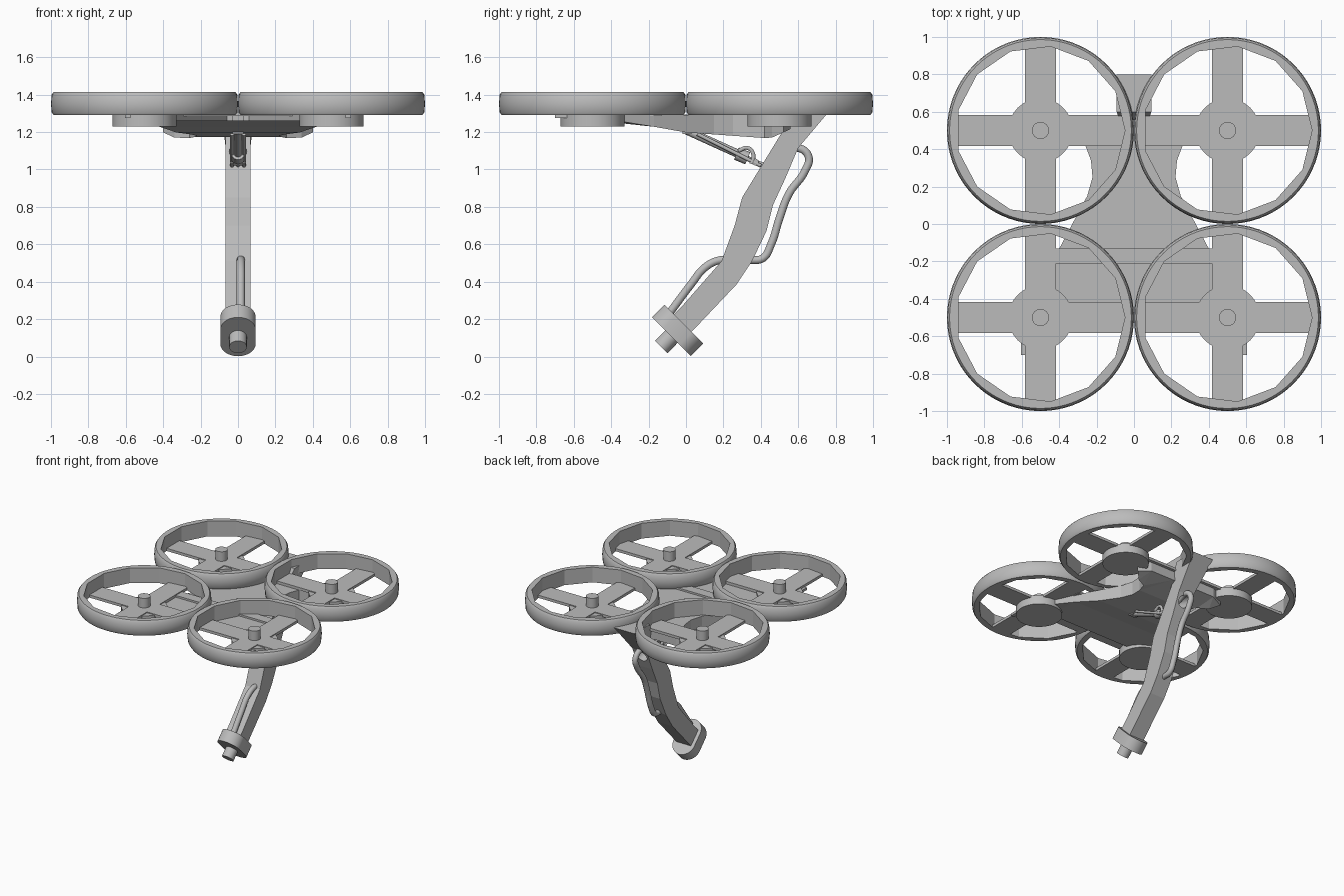
import bpy, bmesh, math
from mathutils import Vector

if "Cube" in bpy.data.objects:
    bpy.data.objects.remove(bpy.data.objects["Cube"])

GREY = (0.5, 0.5, 0.5, 1)
mat = bpy.data.materials.new("plain grey")
mat.use_nodes = True
mat.diffuse_color = GREY
mat.node_tree.nodes["Principled BSDF"].inputs["Base Color"].default_value = GREY


def finish(name, bm, smooth=False):
    bmesh.ops.recalc_face_normals(bm, faces=bm.faces)
    mesh = bpy.data.meshes.new(name)
    bm.to_mesh(mesh)
    bm.free()
    mesh.materials.append(mat)
    ob = bpy.data.objects.new(name, mesh)
    bpy.context.collection.objects.link(ob)
    if smooth:
        bpy.ops.object.select_all(action='DESELECT')
        ob.select_set(True)
        bpy.context.view_layer.objects.active = ob
        bpy.ops.object.shade_smooth_by_angle(angle=math.radians(35))
    return ob


def rod(name, a, b, r, sides=24, smooth=True, turn=0):
    """Cylinder between two points."""
    a, b = Vector(a), Vector(b)
    bm = bmesh.new()
    bmesh.ops.create_cone(bm, cap_ends=True, segments=sides, radius1=r, radius2=r, depth=(b - a).length)
    if turn:
        for v in bm.verts:
            x, y = v.co.x, v.co.y
            v.co.x = x * math.cos(turn) - y * math.sin(turn)
            v.co.y = x * math.sin(turn) + y * math.cos(turn)
    rot = (b - a).to_track_quat('Z', 'Y')
    for v in bm.verts:
        v.co = rot @ v.co + (a + b) / 2
    return finish(name, bm, smooth)


def box(name, lo, hi):
    bm = bmesh.new()
    bmesh.ops.create_cube(bm, size=1)
    for v in bm.verts:
        v.co = [(l + h) / 2 + c * (h - l) for l, h, c in zip(lo, hi, v.co)]
    return finish(name, bm)


def prism(name, points, push, smooth=False):
    """Face through the points, extruded by the vector push."""
    bm = bmesh.new()
    face = bm.faces.new([bm.verts.new(p) for p in points])
    out = bmesh.ops.extrude_face_region(bm, geom=[face])
    for v in out["geom"]:
        if isinstance(v, bmesh.types.BMVert):
            v.co += Vector(push)
    return finish(name, bm, smooth)


def cut(ob, cutter):
    mod = ob.modifiers.new("cut", 'BOOLEAN')
    mod.operation = 'DIFFERENCE'
    mod.solver = 'EXACT'
    mod.object = cutter
    cutter.hide_render = True
    cutter.hide_set(True)


def tube(name, points, r):
    curve = bpy.data.curves.new(name, 'CURVE')
    curve.dimensions = '3D'
    curve.bevel_depth = r
    curve.bevel_resolution = 3
    curve.resolution_u = 6
    curve.use_fill_caps = True
    sp = curve.splines.new('BEZIER')
    sp.bezier_points.add(len(points) - 1)
    for bp, p in zip(sp.bezier_points, points):
        bp.co = p
        bp.handle_left_type = bp.handle_right_type = 'AUTO'
    curve.materials.append(mat)
    ob = bpy.data.objects.new(name, curve)
    bpy.context.collection.objects.link(ob)
    return ob


# Rotor guards: rounded outside, faceted opening
RIM = [(0.486, 1.29), (0.496, 1.305), (0.5, 1.35), (0.496, 1.4), (0.486, 1.415)]


def guard(cx, cy, tag):
    bm = bmesh.new()
    n = 72
    loops = [[bm.verts.new((cx + r * math.cos(k * math.tau / n), cy + r * math.sin(k * math.tau / n), z))
              for k in range(n)] for r, z in RIM]
    for low, high in zip(loops, loops[1:]):
        for k in range(n):
            j = (k + 1) % n
            bm.faces.new((low[k], low[j], high[j], high[k]))
    bm.faces.new(loops[0])
    bm.faces.new(loops[-1])
    ring = finish("guard_ring_" + tag, bm, True)
    cut(ring, rod("opening_cutter_" + tag, (cx, cy, 1.2), (cx, cy, 1.5), 0.452, 13, False, math.pi / 2))
    # Crossed struts, hub and shaft
    box("strut_across_" + tag, (cx - 0.46, cy - 0.083, 1.29), (cx + 0.46, cy + 0.083, 1.312))
    box("strut_along_" + tag, (cx - 0.083, cy - 0.46, 1.29), (cx + 0.083, cy + 0.46, 1.312))
    rod("hub_" + tag, (cx, cy, 1.23), (cx, cy, 1.305), 0.172, 32)
    rod("shaft_" + tag, (cx, cy, 1.3), (cx, cy, 1.39), 0.046)


for sx, side in ((1, "left"), (-1, "right")):
    guard(0.5 * sx, -0.5, "front_" + side)
    guard(0.5 * sx, 0.5, "back_" + side)
    x = 0.59 * sx
    box("clip_" + side, (x - 0.015, -0.7, 1.275), (x + 0.015, -0.62, 1.295))

# Frame: one half outline mirrored, underside dipping towards the back
half = [(0.06, 0.2), (0.1, 0.13), (0.385, -0.375), (0.42, -0.48), (0.53, -0.45), (0.5, -0.35),
        (0.42, -0.17), (0.33, 0.0), (0.25, 0.15), (0.222, 0.25), (0.23, 0.34), (0.26, 0.42),
        (0.34, 0.46), (0.4, 0.52), (0.3, 0.56), (0.09, 0.56)]
outline = half + [(-x, y) for x, y in reversed(half)]


def underside(y):
    steps = [(-0.5, 1.262), (-0.33, 1.257), (0, 1.198), (0.45, 1.166), (0.6, 1.235)]
    for (y0, z0), (y1, z1) in zip(steps, steps[1:]):
        if y <= y1:
            return z0 + (z1 - z0) * (y - y0) / (y1 - y0)
    return steps[-1][1]


bm = bmesh.new()
top = [bm.verts.new((x, y, 1.29)) for x, y in outline]
low = [bm.verts.new((x, y, underside(y))) for x, y in outline]
ends = [bm.faces.new(top), bm.faces.new(low)]
for k in range(len(top)):
    j = (k + 1) % len(top)
    bm.faces.new((top[k], top[j], low[j], low[k]))
bmesh.ops.triangulate(bm, faces=ends)
finish("frame", bm)
box("front_crossbar", (-0.43, -0.21, 1.285), (0.43, -0.13, 1.305))

# Bent leg, slightly wider at the head
profile = [(0.8, 1.352), (0.6, 1.115), (0.53, 0.95), (0.465, 0.81), (0.43, 0.67), (0.353, 0.51),
           (0.27, 0.385), (0.0, 0.1), (-0.1, 0.19), (-0.02, 0.27), (0.19, 0.51), (0.26, 0.7),
           (0.3, 0.85), (0.41, 1.03), (0.52, 1.21), (0.6, 1.352)]
leg = prism("leg", [(-0.066, y, z) for y, z in profile], (0.132, 0, 0))
for v in leg.data.vertices:
    if v.co.z > 1.3:
        v.co.x *= 1.4
holes = [(0.36, 0.83, 1, 0), (0.27, 0.52, 1, 0), (0.5, 1.08, 1, -0.3), (0.1, 0.26, 0.7, -0.7)]
for k, (y, z, dy, dz) in enumerate(holes):
    off = Vector((0, dy, dz)) * 0.25
    c = Vector((0, y, z))
    cut(leg, rod("hole_cutter_%d" % k, c - off, c + off, 0.047))

# Hoses threaded through the leg
tube("back_hose", [(0, 0.5, 1.09), (0, 0.6, 1.115), (0, 0.655, 1.07), (0, 0.635, 0.99), (0, 0.55, 0.87),
                   (0, 0.5, 0.74), (0, 0.455, 0.6), (0, 0.41, 0.525), (0, 0.34, 0.515)], 0.022)
tube("front_hose", [(0.015, 0.27, 0.51), (0.015, 0.18, 0.515), (0.015, 0.1, 0.475), (0.015, 0.03, 0.39),
                    (0.015, -0.09, 0.23)], 0.022)

# Foot: rounded cuff across the leg axis, with a knob below
axis = Vector((0, -0.7, -0.714))
across = Vector((0, 0.7, -0.7)).normalized()
centre = Vector((0, -0.045, 0.14))
ring = []
for k in range(32):
    a = (k + 0.5) * math.tau / 32
    shift = math.copysign(0.052, math.sin(a))
    ring.append(centre - axis * 0.048 + Vector((0.095 * math.cos(a), 0, 0)) + across * (0.095 * math.sin(a) + shift))
prism("foot_cuff", ring, axis * 0.096, True)
rod("foot_knob", centre, centre + axis * 0.125, 0.047)

# Strut actuator between frame and leg
rod("actuator_body", (0, 0.0, 1.21), (0, 0.28, 1.083), 0.022)
rod("actuator_rod", (0, 0.26, 1.09), (0, 0.43, 1.015), 0.013)
rod("actuator_collar", (0, 0.27, 1.085), (0, 0.33, 1.06), 0.035)
rod("actuator_pin", (-0.04, 0.37, 1.04), (0.04, 0.37, 1.04), 0.018)
box("actuator_mount", (-0.03, -0.02, 1.19), (0.03, 0.03, 1.295))
for sx, side in ((1, "left"), (-1, "right")):
    rod("actuator_guide_" + side, (0.032 * sx, 0.06, 1.19), (0.032 * sx, 0.4, 1.02), 0.01, 12)
    tube("actuator_hook_" + side, [(0.032 * sx, 0.28, 1.1), (0.032 * sx, 0.33, 1.115),
                                   (0.032 * sx, 0.36, 1.08), (0.032 * sx, 0.35, 1.03)], 0.011)
